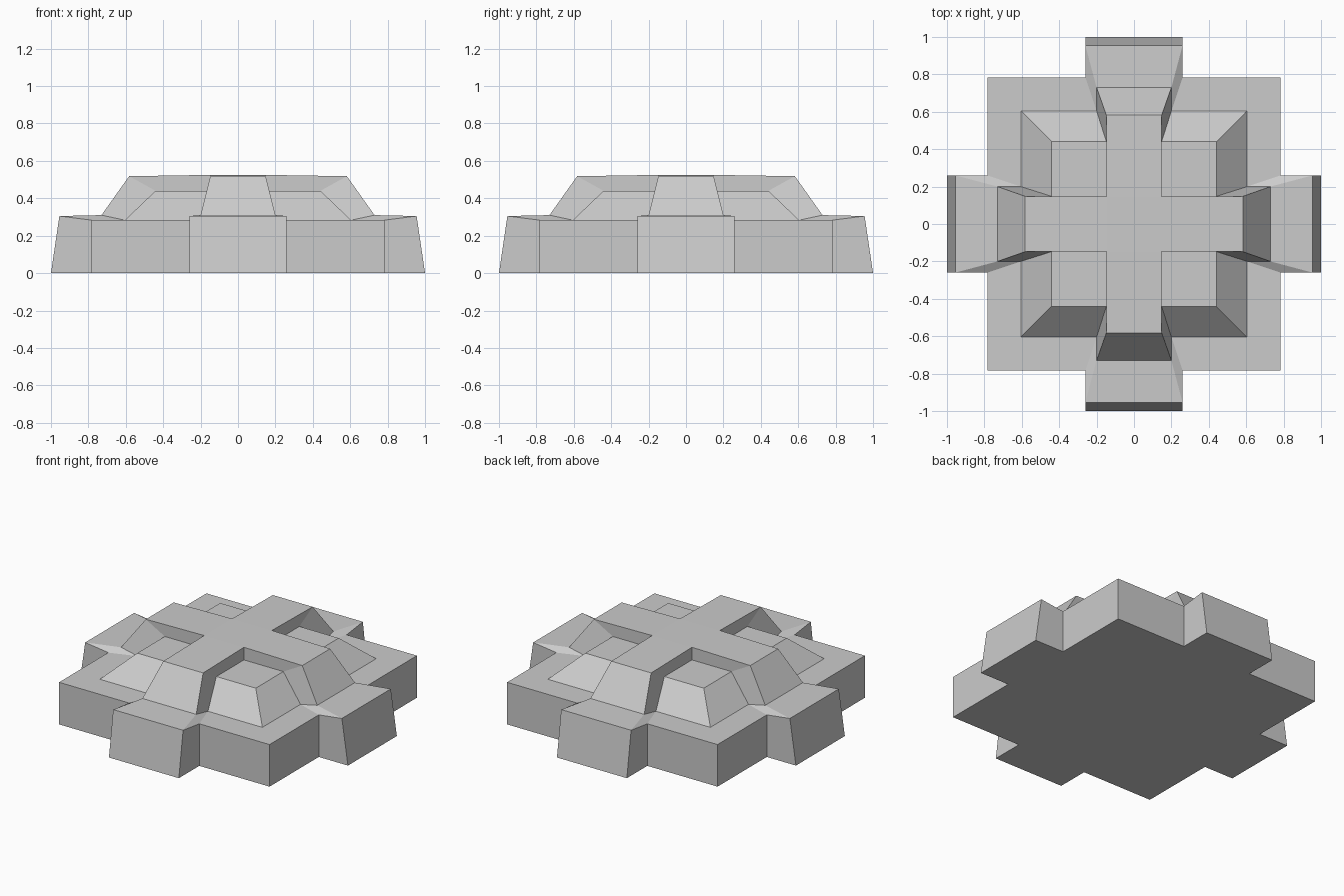
import bpy, bmesh
from math import radians
from mathutils import Matrix, Vector

if "Cube" in bpy.data.objects:
    bpy.data.objects.remove(bpy.data.objects["Cube"])

# Profiles running from the ground up to the centre
arm_top = [(1, .26, 0), (.955, .26, .305), (.73, .2, .31), (.582, .148, .518), (.148, .148, .525)]
arm_foot = [(.783, .26, 0), (.783, .26, .283), (.605, .2, .283), (.441, .148, .44), (.148, .148, .44)]
corner = [(.783, .783, 0), (.783, .783, .283), (.605, .605, .283), (.441, .441, .44), (.148, .148, .44)]

bm = bmesh.new()


def face(*pts):
    """Add one face, skipping repeated corners."""
    unique = []
    for p in pts:
        if all((p - q).length > 1e-4 for q in unique):
            unique.append(p)
    if len(unique) > 2:
        bm.faces.new([bm.verts.new(p) for p in unique])


def strip(a, b):
    """Join two profiles with a row of faces."""
    for i in range(len(a) - 1):
        face(a[i], a[i + 1], b[i + 1], b[i])


# Four arms with their side walls and adjoining corner slopes
for k in range(4):
    rot = Matrix.Rotation(radians(90 * k), 3, 'Z')

    def path(pts, side):
        return [rot @ Vector((x, y * side, z)) for x, y, z in pts]

    strip(path(arm_top, 1), path(arm_top, -1))
    for side in (1, -1):
        strip(path(arm_top, side), path(arm_foot, side))
        strip(path(arm_foot, side), path(corner, side))

# Weld, then close the centre of the cross and the underside
bmesh.ops.remove_doubles(bm, verts=bm.verts[:], dist=1e-4)
bmesh.ops.holes_fill(bm, edges=[e for e in bm.edges if e.is_boundary], sides=0)
bmesh.ops.dissolve_limit(bm, angle_limit=.002, verts=bm.verts[:], edges=bm.edges[:])
bmesh.ops.recalc_face_normals(bm, faces=bm.faces[:])

mesh = bpy.data.meshes.new("cross_topped_block")
bm.to_mesh(mesh)
bm.free()
block = bpy.data.objects.new("cross_topped_block", mesh)
bpy.context.collection.objects.link(block)
